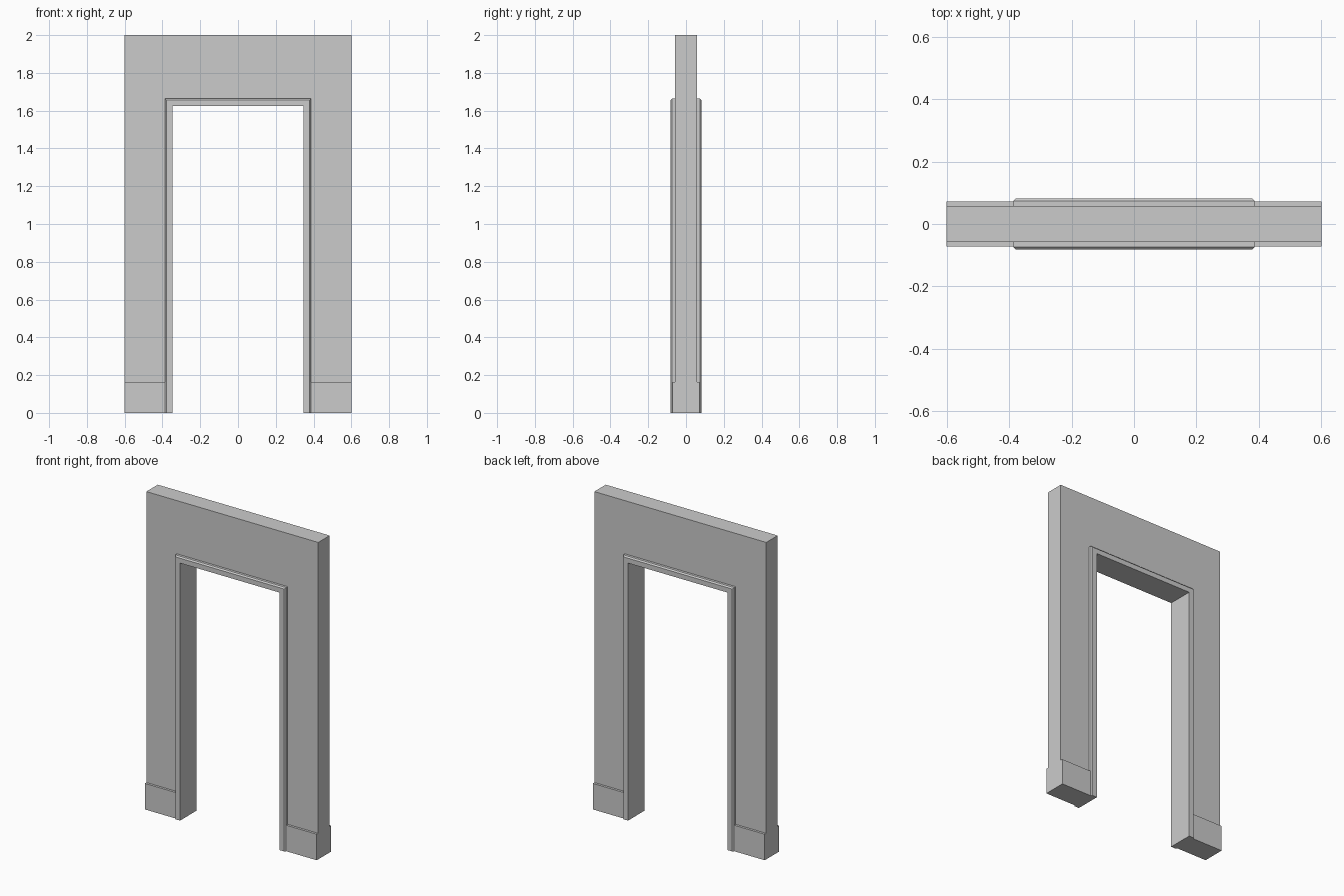
import bpy

if "Cube" in bpy.data.objects:
    bpy.data.objects.remove(bpy.data.objects["Cube"])

WALL_Y, BASE_Y, TRIM_Y = 0.057, 0.072, 0.081
OPEN_X, OPEN_Z = 0.348, 1.625
TRIM_W, CHAMFER = 0.039, 0.008


def make(name, verts, faces):
    mesh = bpy.data.meshes.new(name)
    mesh.from_pydata(verts, [], faces)
    mesh.update()
    obj = bpy.data.objects.new(name, mesh)
    bpy.context.collection.objects.link(obj)
    return obj


def sweep_arch(name, profile):
    """Sweep a closed (offset outward from opening, y) profile around the doorway."""
    n = len(profile)
    verts = []
    for side, top in ((-1, 0), (-1, 1), (1, 1), (1, 0)):
        for off, y in profile:
            verts.append((side * (OPEN_X + off), y, (OPEN_Z + off) * top))
    faces = [(r * n + i, r * n + (i + 1) % n, (r + 1) * n + (i + 1) % n, (r + 1) * n + i)
             for r in range(3) for i in range(n)]
    faces += [tuple(reversed(range(n))), tuple(range(3 * n, 4 * n))]
    return make(name, verts, faces)


# Wall panel with the door opening, extruded from its front outline
outline = [(-0.6, 0), (-OPEN_X, 0), (-OPEN_X, OPEN_Z), (OPEN_X, OPEN_Z),
           (OPEN_X, 0), (0.6, 0), (0.6, 2), (-0.6, 2)]
n = len(outline)
verts = [(x, y, z) for y in (-WALL_Y, WALL_Y) for x, z in outline]
faces = [tuple(range(n)), tuple(reversed(range(n, 2 * n)))]
faces += [(i, i + n, (i + 1) % n + n, (i + 1) % n) for i in range(n)]
make("wall", verts, faces)

# Door casing on both faces, with a chamfered outer edge
for name, s in (("front_casing", -1), ("back_casing", 1)):
    profile = [(0, s * WALL_Y), (0, s * TRIM_Y), (TRIM_W - CHAMFER, s * TRIM_Y),
               (TRIM_W, s * (TRIM_Y - CHAMFER)), (TRIM_W, s * WALL_Y)]
    sweep_arch(name, profile if s > 0 else profile[::-1])

# Skirting boards beside the casing, front and back
x0, x1 = OPEN_X + TRIM_W, 0.6
for face, sy in (("front", -1), ("back", 1)):
    for side, sx in (("left", -1), ("right", 1)):
        bpy.ops.mesh.primitive_cube_add(
            size=1, location=(sx * (x0 + x1) / 2, sy * (WALL_Y + BASE_Y) / 2, 0.082))
        board = bpy.context.object
        board.name = f"{face}_{side}_skirting"
        board.scale = (x1 - x0, BASE_Y - WALL_Y, 0.164)
